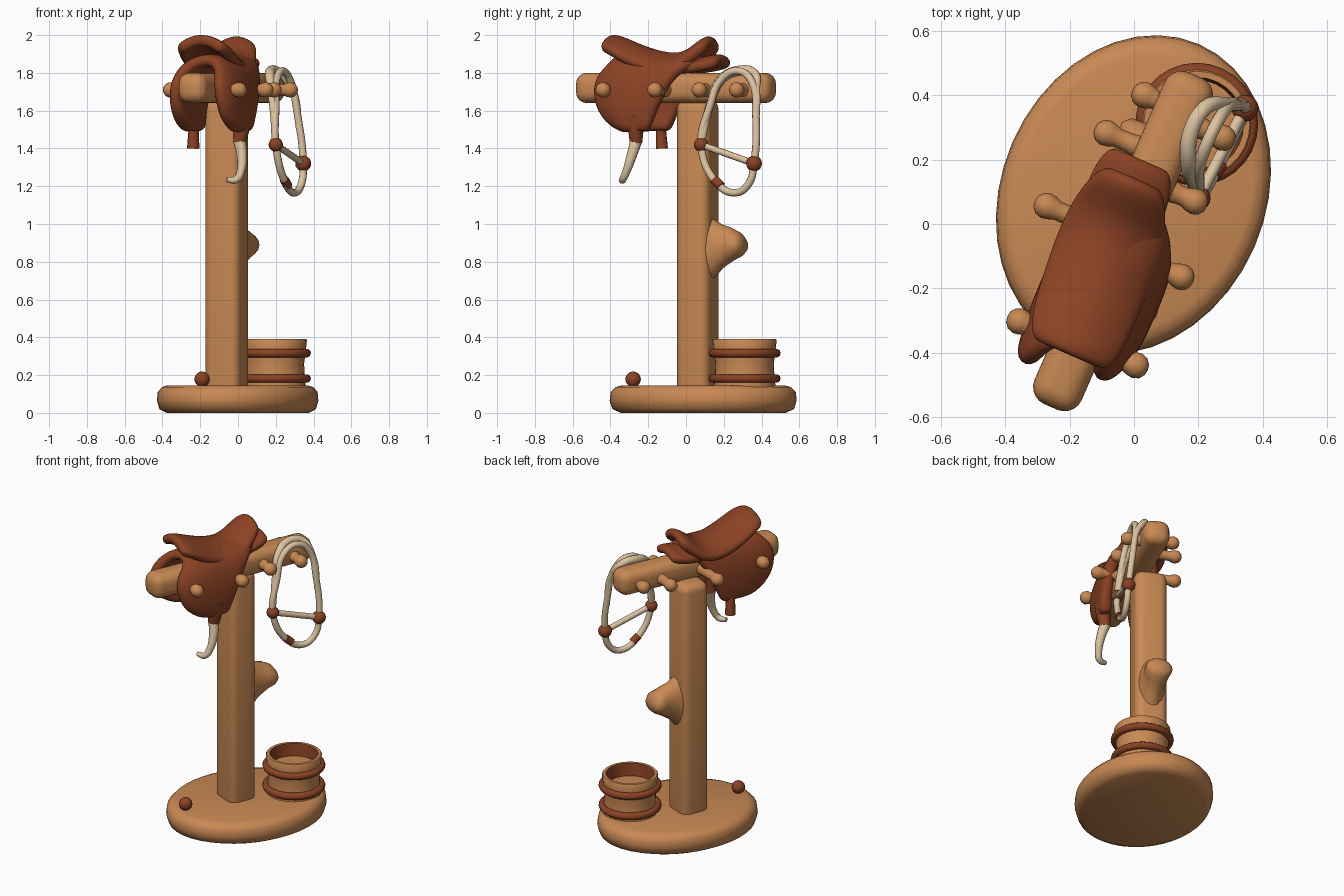
import bpy, bmesh, math
from mathutils import Vector

cube = bpy.data.objects.get("Cube")
if cube:
    bpy.data.objects.remove(cube, do_unlink=True)

TURN = -math.radians(23.57)   # the beam, post and saddle share this heading


def material(name, rgb):
    m = bpy.data.materials.new(name)
    m.use_nodes = True
    m.diffuse_color = (*rgb, 1)
    m.node_tree.nodes["Principled BSDF"].inputs["Base Color"].default_value = (*rgb, 1)
    return m


WOOD = material("tan_wood", (0.58, 0.25, 0.088))
LEATHER = material("brown_leather", (0.26, 0.055, 0.018))
ROPE = material("cream_rope", (0.72, 0.55, 0.36))


def finish(name, verts, faces, mat, turned=True, angle=50):
    me = bpy.data.meshes.new(name)
    me.from_pydata([tuple(v) for v in verts], [], faces)
    bm = bmesh.new()
    bm.from_mesh(me)
    bmesh.ops.remove_doubles(bm, verts=bm.verts, dist=1e-5)
    bmesh.ops.recalc_face_normals(bm, faces=bm.faces)
    bm.to_mesh(me)
    bm.free()
    ob = bpy.data.objects.new(name, me)
    bpy.context.collection.objects.link(ob)
    me.materials.append(mat)
    if turned:
        ob.rotation_euler.z = TURN
    smooth(ob, angle)
    return ob


def smooth(ob, angle):
    bpy.ops.object.select_all(action='DESELECT')
    ob.select_set(True)
    bpy.context.view_layer.objects.active = ob
    bpy.ops.object.shade_smooth_by_angle(angle=math.radians(angle))


def skin(rows, closed=True):
    """Quads joining equal rows of points."""
    n = len(rows[0])
    verts = [p for r in rows for p in r]
    faces = []
    for i in range(len(rows) - 1):
        for j in range(n if closed else n - 1):
            k = (j + 1) % n
            faces.append((i * n + j, i * n + k, (i + 1) * n + k, (i + 1) * n + j))
    return verts, faces


def lathe(name, profile, mat, place, turned=True, n=24, angle=50):
    """Spin (radius, height) pairs; place maps the result into the scene."""
    rows = [[place(r * math.cos(math.tau * j / n), r * math.sin(math.tau * j / n), h)
             for j in range(n)] for r, h in profile]
    return finish(name, *skin(rows), mat, turned, angle)


def box(name, centre, size, bevel, mat):
    bm = bmesh.new()
    bmesh.ops.create_cube(bm, size=1)
    bmesh.ops.scale(bm, vec=size, verts=bm.verts)
    bmesh.ops.translate(bm, vec=centre, verts=bm.verts)
    bmesh.ops.bevel(bm, geom=bm.edges[:], offset=bevel, segments=5, profile=0.5,
                    affect='EDGES')
    me = bpy.data.meshes.new(name)
    bm.to_mesh(me)
    bm.free()
    me.materials.append(mat)
    ob = bpy.data.objects.new(name, me)
    ob.rotation_euler.z = TURN
    bpy.context.collection.objects.link(ob)
    smooth(ob, 50)


def sheet(name, rows, thick, mat):
    """Soft padded surface over a grid of points."""
    ob = finish(name, *skin(rows, closed=False), mat, angle=180)
    s = ob.modifiers.new("padding", 'SOLIDIFY')
    s.thickness, s.offset = thick, 0
    sub = ob.modifiers.new("softness", 'SUBSURF')
    sub.levels = sub.render_levels = 2


def tube(name, points, radii, mat, cyclic=False, turned=False):
    cu = bpy.data.curves.new(name, 'CURVE')
    cu.dimensions = '3D'
    cu.bevel_depth, cu.bevel_resolution, cu.resolution_u = 1, 3, 6
    cu.use_fill_caps = True
    sp = cu.splines.new('BEZIER')
    sp.bezier_points.add(len(points) - 1)
    sp.use_cyclic_u = cyclic
    for i, (b, p) in enumerate(zip(sp.bezier_points, points)):
        b.co = p
        b.radius = radii[min(i, len(radii) - 1)]
        b.handle_left_type = b.handle_right_type = 'AUTO'
    ob = bpy.data.objects.new(name, cu)
    bpy.context.collection.objects.link(ob)
    cu.materials.append(mat)
    if turned:
        ob.rotation_euler.z = TURN
    bpy.ops.object.select_all(action='DESELECT')
    ob.select_set(True)
    bpy.context.view_layer.objects.active = ob
    bpy.ops.object.convert(target='MESH')
    smooth(bpy.context.object, 60)


def ball(name, c, r, mat):
    prof = [(r * math.sin(math.pi * i / 10), -r * math.cos(math.pi * i / 10)) for i in range(11)]
    lathe(name, prof, mat, lambda x, y, z: Vector(c) + Vector((x, y, z)), False, 16)


# Oval base, post and cross beam
lathe("base", [(0, 0), (.88, 0), (.97, .02), (1, .065), (.99, .11), (.94, .136), (.87, .146), (0, .14)],
      WOOD, lambda x, y, z: (x * .41 - .038, y * .51 + .083, z), n=40, angle=80)
box("post", (-.08, .033, .88), (.2, .186, 1.56), .05, WOOD)
box("beam", (-.01, -.062, 1.72), (.16, 1.125, .16), .058, WOOD)

# Branch stub on the back of the post
stub = [(.09, .865, .19, .085), (.13, .87, .155, .08), (.17, .88, .12, .072), (.23, .89, .09, .076),
        (.275, .89, .065, .083), (.298, .885, .04, .06), (.304, .885, 0, 0)]
rows = [[(-.079 + hv * math.cos(math.tau * j / 16), u, z + hz * math.sin(math.tau * j / 16))
         for j in range(16)] for u, z, hz, hv in stub]
finish("branch_stub", *skin(rows), WOOD, angle=80)

# Pegs with rounded heads along both sides of the beam: (head position, along beam)
for i, (v, u) in enumerate([(.15, .356), (.15, .14), (.205, -.092), (.185, -.4),
                            (-.135, .38), (-.195, .225), (-.275, -.057), (-.21, -.42)]):
    d, L = math.copysign(1, v), abs(v)
    lathe(f"peg_{i + 1}", [(.04, .05), (.031, L * .6), (.03, L - .04), (.038, L - .02), (.041, L),
                           (.034, L + .02), (.018, L + .033), (0, L + .036)], WOOD,
          lambda x, y, h: (d * h, u + x, 1.71 + y), n=14, angle=80)

# Saddle skirt draped over the beam: (side, height, front end, back end)
half = [(.135, 1.49, -.34, -.16), (.145, 1.55, -.48, -.13), (.15, 1.66, -.54, -.08),
        (.135, 1.77, -.54, -.02), (.095, 1.845, -.46, .06)]
arch = [(-1, *h) for h in half] + [(0, 0, 1.875, -.42, .12)] + [(1, *h) for h in half[::-1]]
skirt = []
for side, v, z, a, b in arch:
    a += .05 * max(side, 0)                                # near flap is cut shorter
    curl = [.66 if side > 0 else .88, .94, 1, 1, 1, .95]   # front edges hug the beam
    skirt.append([(side * v * c - .01, a + (b - a) * k / 5, z) for k, c in enumerate(curl)])
sheet("saddle_skirt", skirt, .075, LEATHER)


# Seat and rear plate: (along beam, height, half width, side droop)
def saddle_pad(name, stations, thick):
    sheet(name, [[(hw * t / 3 - .05 - .06 * u, u, z - droop * (t / 3) ** 2) for t in range(-3, 4)]
                 for u, z, hw, droop in stations], thick, LEATHER)


saddle_pad("saddle_seat", [(-.455, 1.975, .115, .05), (-.41, 1.975, .145, .06), (-.33, 1.94, .155, .07),
                           (-.22, 1.9, .16, .08), (-.1, 1.875, .16, .08), (0, 1.89, .15, .07),
                           (.07, 1.945, .13, .06), (.13, 1.985, .1, .05)], .06)
saddle_pad("saddle_rear_plate", [(-.06, 1.835, .12, .03), (.05, 1.855, .13, .04),
                                 (.13, 1.868, .125, .04), (.195, 1.878, .1, .03)], .055)

# Stirrup straps and the hanging cord
tube("strap_far", [(-.15, -.215, 1.58), (-.162, -.215, 1.49), (-.166, -.212, 1.4)],
     [.028, .028, .033], LEATHER, turned=True)
tube("strap_near", [(.13, -.23, 1.58), (.125, -.235, 1.52), (.112, -.24, 1.43)],
     [.05, .045, .034], LEATHER, turned=True)
tube("stirrup_cord", [(.005, -.262, 1.45), (.02, -.285, 1.37), (.015, -.315, 1.28),
                      (-.01, -.335, 1.235), (-.06, -.34, 1.235)], [.034, .028, .022, .02, .014], ROPE)

# Bridle hung over the rear pegs
near, far = (.2, .08, 1.42), (.345, .36, 1.32)
tube("bridle_loop", [near, (.2, .125, 1.62), (.205, .19, 1.77), (.24, .28, 1.81), (.28, .35, 1.75),
                     (.315, .37, 1.58), far, (.335, .33, 1.21), (.3, .26, 1.165), (.25, .16, 1.22)],
     [.02], ROPE, cyclic=True)
tube("bridle_head_strap", [near, (.185, .13, 1.64), (.17, .19, 1.77), (.175, .28, 1.812),
                           (.22, .36, 1.8), (.29, .375, 1.71), (.325, .37, 1.5)],
     [.018, .022, .026, .026, .024, .018], ROPE)
tube("bridle_cross_strap", [near, far], [.018], ROPE)
tube("bridle_wrap", [(.265, .185, 1.2), (.245, .15, 1.235)], [.025], LEATHER)
ball("bridle_knot_near", near, .038, LEATHER)
ball("bridle_knot_far", far, .042, LEATHER)

# Bucket with a leather lining and two hoops
BX, BY = .195, .31
at_bucket = lambda x, y, z: (BX + x, BY + y, z)
bucket = lathe("bucket", [(0, .13), (.165, .13), (.158, .2), (.155, .26), (.163, .32), (.17, .385),
                          (.165, .392), (.146, .392), (.138, .31), (0, .31)], WOOD, at_bucket, False, 28)
bucket.data.materials.append(LEATHER)
for f in bucket.data.polygons:
    if f.center.z > .32 and math.hypot(f.center.x - BX, f.center.y - BY) < .147:
        f.material_index = 1
for name, z in (("bucket_hoop_low", .182), ("bucket_hoop_high", .316)):
    ring = [(.168 + .023 * math.cos(math.tau * k / 10), z + .023 * math.sin(math.tau * k / 10))
            for k in range(11)]
    lathe(name, ring, LEATHER, at_bucket, False, 28, 80)

# Small ball on the base
ball("base_ball", (-.19, -.28, .178), .041, LEATHER)
